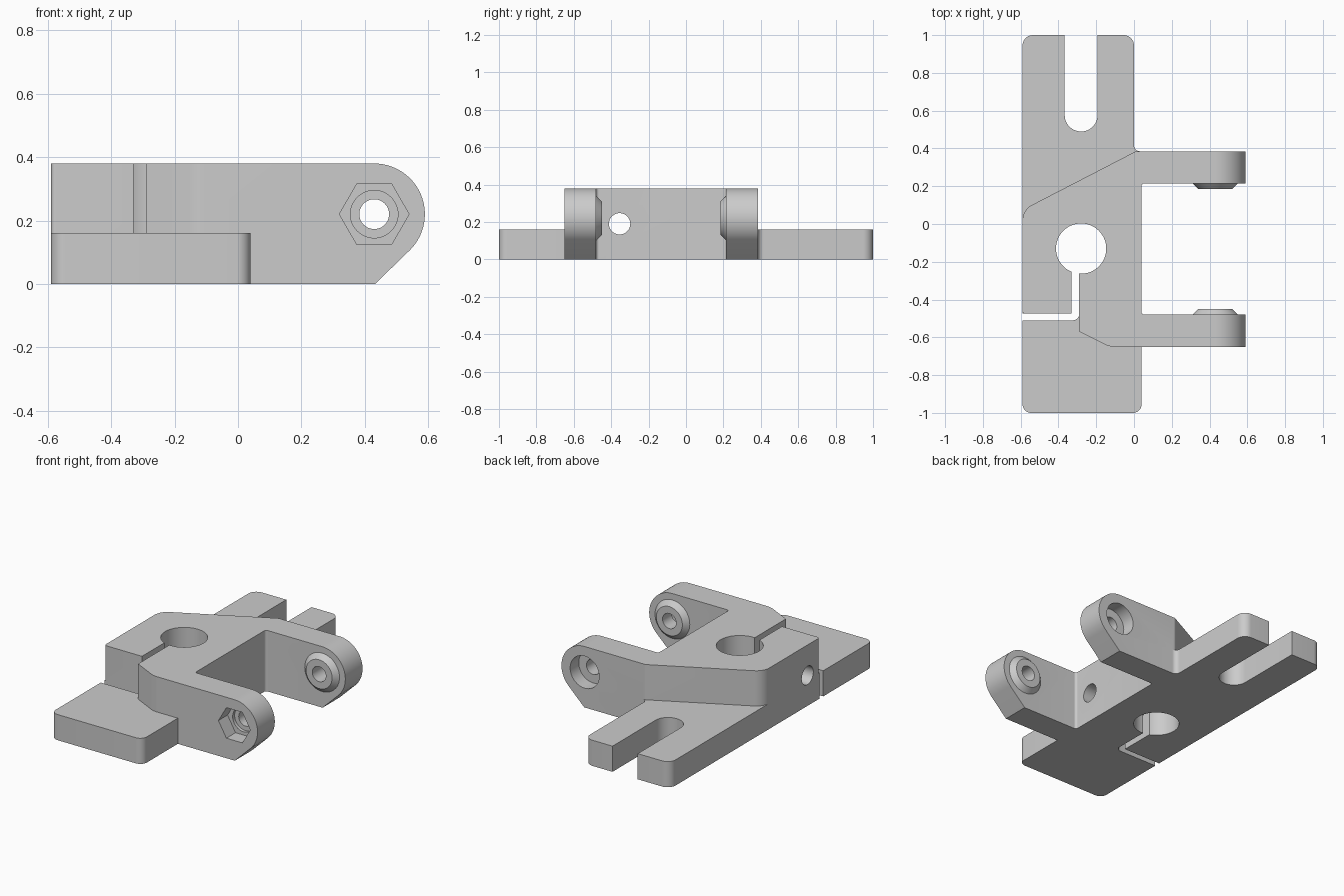
import bpy, bmesh, math
from mathutils import Vector, Matrix

cube = bpy.data.objects.get("Cube")
if cube:
    bpy.data.objects.remove(cube, do_unlink=True)

grey = bpy.data.materials.new("light_grey")
grey.use_nodes = True
colour = (0.6, 0.6, 0.6, 1)
grey.diffuse_color = colour
grey.node_tree.nodes["Principled BSDF"].inputs["Base Color"].default_value = colour


def rounded(points, steps=10):
    """Outline through (x, y, radius) corners, each rounded by a tangent arc."""
    out = []
    for i, (x, y, r) in enumerate(points):
        p = Vector((x, y))
        if r == 0:
            out.append(p)
            continue
        a = (Vector(points[i - 1][:2]) - p).normalized()
        b = (Vector(points[(i + 1) % len(points)][:2]) - p).normalized()
        half = a.angle(b) / 2
        centre = p + (a + b).normalized() * (r / math.sin(half))
        start = p + a * (r / math.tan(half)) - centre
        end = p + b * (r / math.tan(half)) - centre
        sweep = start.angle_signed(end)
        for k in range(steps + 1):
            out.append(centre + Matrix.Rotation(-sweep * k / steps, 2) @ start)
    return out


def finish(bm, name):
    bmesh.ops.recalc_face_normals(bm, faces=bm.faces)
    mesh = bpy.data.meshes.new(name)
    bm.to_mesh(mesh)
    bm.free()
    mesh.materials.append(grey)
    obj = bpy.data.objects.new(name, mesh)
    bpy.context.collection.objects.link(obj)
    return obj


def extrude(name, outline, low, high, axis="Z"):
    """Prism of an outline along z, or of an x-z outline along y."""
    bm = bmesh.new()
    place = (lambda p, d: (p.x, p.y, d)) if axis == "Z" else (lambda p, d: (p.x, d, p.y))
    face = bm.faces.new([bm.verts.new(place(p, low)) for p in outline])
    new = bmesh.ops.extrude_face_region(bm, geom=[face])["geom"]
    shift = Vector(place(Vector((0, 0)), high - low))
    bmesh.ops.translate(bm, vec=shift, verts=[v for v in new if isinstance(v, bmesh.types.BMVert)])
    return finish(bm, name)


def box(name, x0, x1, y0, y1, z0, z1):
    corners = [Vector(c) for c in ((x0, y0), (x1, y0), (x1, y1), (x0, y1))]
    return extrude(name, corners, z0, z1)


def rod(name, start, end, r0, r1=None, sides=48, turn=0):
    """Cylinder, cone or hexagonal prism between two points."""
    start, end = Vector(start), Vector(end)
    bm = bmesh.new()
    bmesh.ops.create_cone(bm, cap_ends=True, segments=sides, radius1=r0,
                          radius2=r0 if r1 is None else r1, depth=(end - start).length)
    spin = (end - start).to_track_quat("Z", "Y").to_matrix().to_4x4()
    bm.transform(Matrix.Translation((start + end) / 2) @ spin @ Matrix.Rotation(turn, 4, "Z"))
    return finish(bm, name)


def combine(target, other, operation):
    mod = target.modifiers.new(operation.lower(), "BOOLEAN")
    mod.object, mod.operation, mod.solver = other, operation, "EXACT"
    bpy.context.view_layer.objects.active = target
    bpy.ops.object.modifier_apply(modifier=mod.name)
    bpy.data.objects.remove(other, do_unlink=True)


# Tall clamp body with both arms, seen from above
bracket = extrude("clamp_bracket", rounded([
    (-.59, -.475, .015), (-.29, -.475, 0), (-.29, -.57, 0), (-.13, -.65, .12),
    (.59, -.65, 0), (.59, -.48, 0), (.04, -.48, .015), (.04, .215, .015),
    (.59, .215, 0), (.59, .385, 0), (.01, .385, .03), (-.59, .075, .09)]), 0, .38)

# Side outline rounds the arm ends and slants their undersides
ends = [(.43 + .16 * math.cos(a), .22 + .16 * math.sin(a))
        for a in (math.radians(-45 + 135 * i / 28) for i in range(29))]
side = [Vector(p) for p in [(-.8, -.1), (.33, -.1), *ends, (.43, .38), (-.8, .38)]]
side.pop(-2)
combine(bracket, extrude("arm_outline", side, -.8, .8, "Y"), "INTERSECT")

# Low mounting plate
plate = extrude("mounting_plate", rounded([
    (-.59, -1, .045), (.04, -1, .045), (.04, -.4, 0), (0, -.4, 0), (0, .385, 0),
    (0, 1, .055), (-.59, 1, .055)]), 0, .16)
combine(bracket, plate, "UNION")

# Fillet where the rear arm meets the plate
fillet = [Vector((-.02, .37)), Vector((.03, .37)), Vector((.03, .385))]
fillet += [Vector((.03 - .03 * math.sin(a), .415 - .03 * math.cos(a)))
           for a in (math.pi / 2 * i / 8 for i in range(1, 9))] + [Vector((-.02, .415))]
combine(bracket, extrude("arm_fillet", fillet, 0, .16), "UNION")

# Conical spacers on the inner faces of the arms
px, pz = .43, .22
for face, inward in ((-.48, 1), (.215, -1)):
    combine(bracket, rod("spacer", (px, face - inward * .02, pz), (px, face, pz), .12), "UNION")
    combine(bracket, rod("spacer", (px, face, pz), (px, face + inward * .03, pz), .12, .09), "UNION")

# Clamp bore, its split, the front bolt hole and the rear open slot
combine(bracket, rod("bore", (-.28, -.13, -.1), (-.28, -.13, .5), .133, sides=64), "DIFFERENCE")
combine(bracket, box("split", -.33, -.29, -.49, -.2, -.1, .5), "DIFFERENCE")
gap = rounded([(-.7, -.51, 0), (-.59, -.51, 0), (-.29, -.51, .035), (-.29, -.475, 0), (-.7, -.475, 0)])
combine(bracket, extrude("gap", gap, -.1, .5), "DIFFERENCE")
combine(bracket, rod("bolt_hole", (-.28, -.81, -.1), (-.28, -.81, .5), .088), "DIFFERENCE")
slot = rounded([(-.367, 1.1, 0), (-.367, .49, .086), (-.193, .49, .086), (-.193, 1.1, 0)])
combine(bracket, extrude("slot", slot, -.1, .5), "DIFFERENCE")

# Clamp screw hole with a round head recess and a hexagonal nut recess
sy, sz = -.355, .19
combine(bracket, rod("screw_hole", (-.7, sy, sz), (.2, sy, sz), .057), "DIFFERENCE")
combine(bracket, rod("head_recess", (-.7, sy, sz), (-.46, sy, sz), .11), "DIFFERENCE")
combine(bracket, rod("nut_recess", (-.06, sy, sz), (.2, sy, sz), .1, sides=6, turn=math.pi / 2), "DIFFERENCE")

# Pivot holes through the arms, with recesses outside and in the spacer tips
combine(bracket, rod("pivot_hole", (px, -.8, pz), (px, .8, pz), .047), "DIFFERENCE")
combine(bracket, rod("pivot_nut", (px, -.8, pz), (px, -.56, pz), .11, sides=6, turn=math.pi / 2), "DIFFERENCE")
combine(bracket, rod("pivot_step", (px, -.57, pz), (px, -.54, pz), .075), "DIFFERENCE")
combine(bracket, rod("pivot_head", (px, .3, pz), (px, .8, pz), .1), "DIFFERENCE")
combine(bracket, rod("tip_recess", (px, -.465, pz), (px, .2, pz), .075), "DIFFERENCE")

bpy.ops.object.select_all(action="DESELECT")
bracket.select_set(True)
bpy.context.view_layer.objects.active = bracket
bpy.ops.object.shade_smooth_by_angle(angle=math.radians(30))
